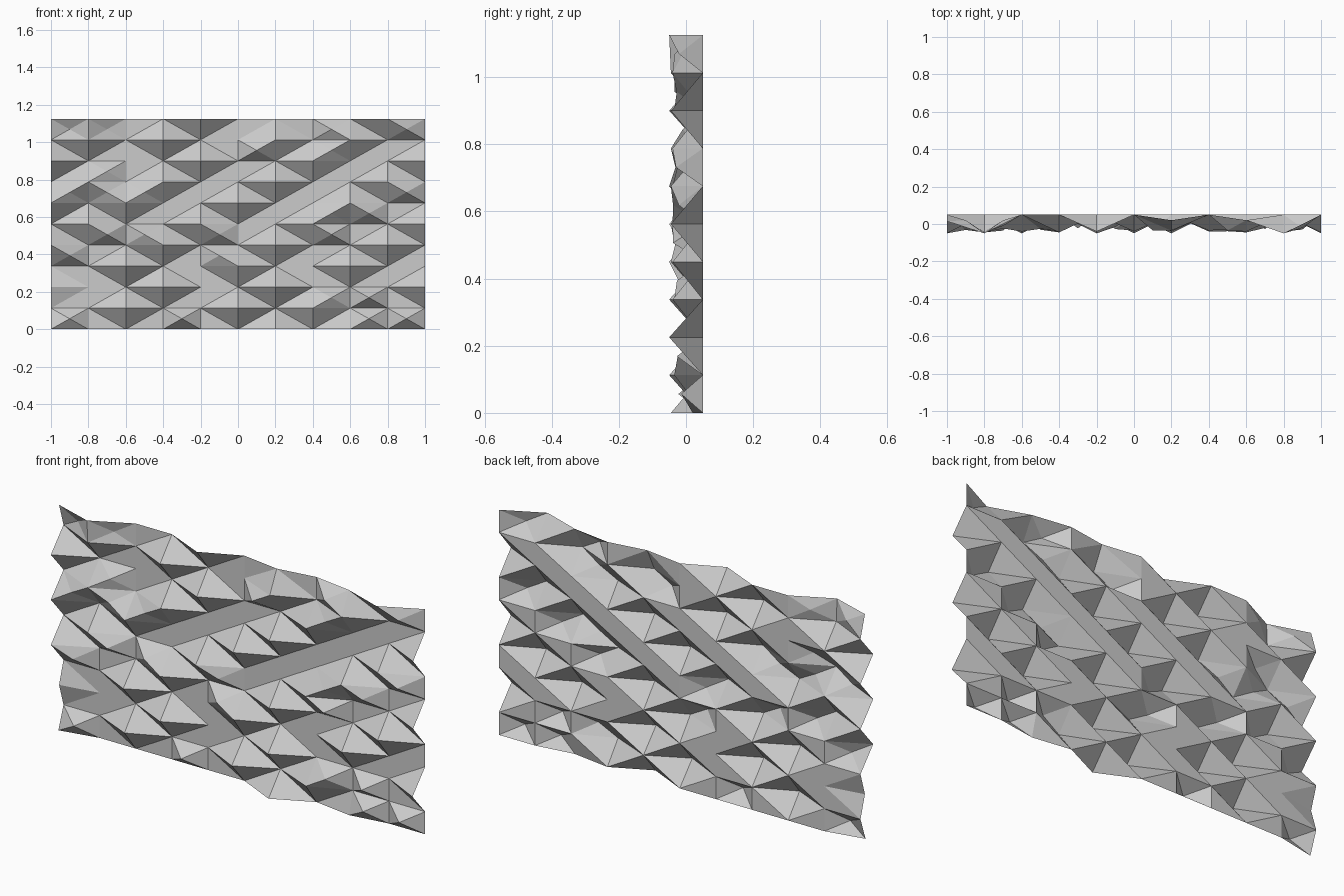
import bpy, random

if "Cube" in bpy.data.objects:
    bpy.data.objects.remove(bpy.data.objects["Cube"])

random.seed(4)
N = 10
DX, DZ = 0.2, 0.1125
BACK = 0.05

# columns of the forward peaks on every grid row, bottom to top
PEAKS = [[6], [2, 5, 7], [0, 3, 6, 10], [2, 5, 8], [0, 3, 6, 9], [1, 4, 7, 10],
         [0, 2, 5, 8], [1, 3, 6, 9], [0, 4, 7, 10], [1, 3, 6, 8], [1, 4, 9]]
# columns of the cells that carry a small pyramid of their own, bottom to top
SMALL = [[0, 3, 8, 9], [7, 8], [], [0, 4], [1, 2, 4, 7], [7, 8],
         [0, 1, 2, 9], [1], [5, 7], [0, 1, 7, 9]]
# border points that stand only part of the way forward
PARTIAL = {(6, 10): 0.02, (8, 10): 0.02, (8, 0): 0.02,
           (0, 10): 0.015, (0, 0): 0.01, (0, 2): 0.015}
verts, faces = [], []


def is_peak(i, j):
    return i in PEAKS[j]


# grid points: valleys on the back plane, pyramid tips near the front plane
for j in range(N + 1):
    for i in range(N + 1):
        y = random.choice([-0.05, -0.045, -0.04, -0.035]) if is_peak(i, j) else BACK
        verts.append((-1 + i * DX, PARTIAL.get((i, j), y), j * DZ))

# cells: each pyramid quarter is cut off by a valley diagonal,
# empty and listed cells get their own small pyramid
for j in range(N):
    for i in range(N):
        corners = [(i, j), (i + 1, j), (i + 1, j + 1), (i, j + 1)]
        a, b, c, d = [q * (N + 1) + p for p, q in corners]
        up = [is_peak(*k) for k in corners]
        count = sum(up)
        adjacent = any(up[k] and up[(k + 1) % 4] for k in range(4))
        if count == 0 or adjacent or i in SMALL[j]:
            y = 0.02 if adjacent else random.uniform(-0.04, -0.01)
            m = len(verts)
            verts.append((-1 + (i + 0.5) * DX, y, (j + 0.5) * DZ))
            faces += [(a, b, m), (b, c, m), (c, d, m), (d, a, m)]
        elif up[0] or up[2]:
            faces += [(a, b, d), (b, c, d)]
        else:
            faces += [(a, b, c), (a, c, d)]

# faceted relief panel
mesh = bpy.data.meshes.new("faceted_panel")
mesh.from_pydata(verts, [], faces)
mesh.update()
panel = bpy.data.objects.new("faceted_panel", mesh)
bpy.context.collection.objects.link(panel)
